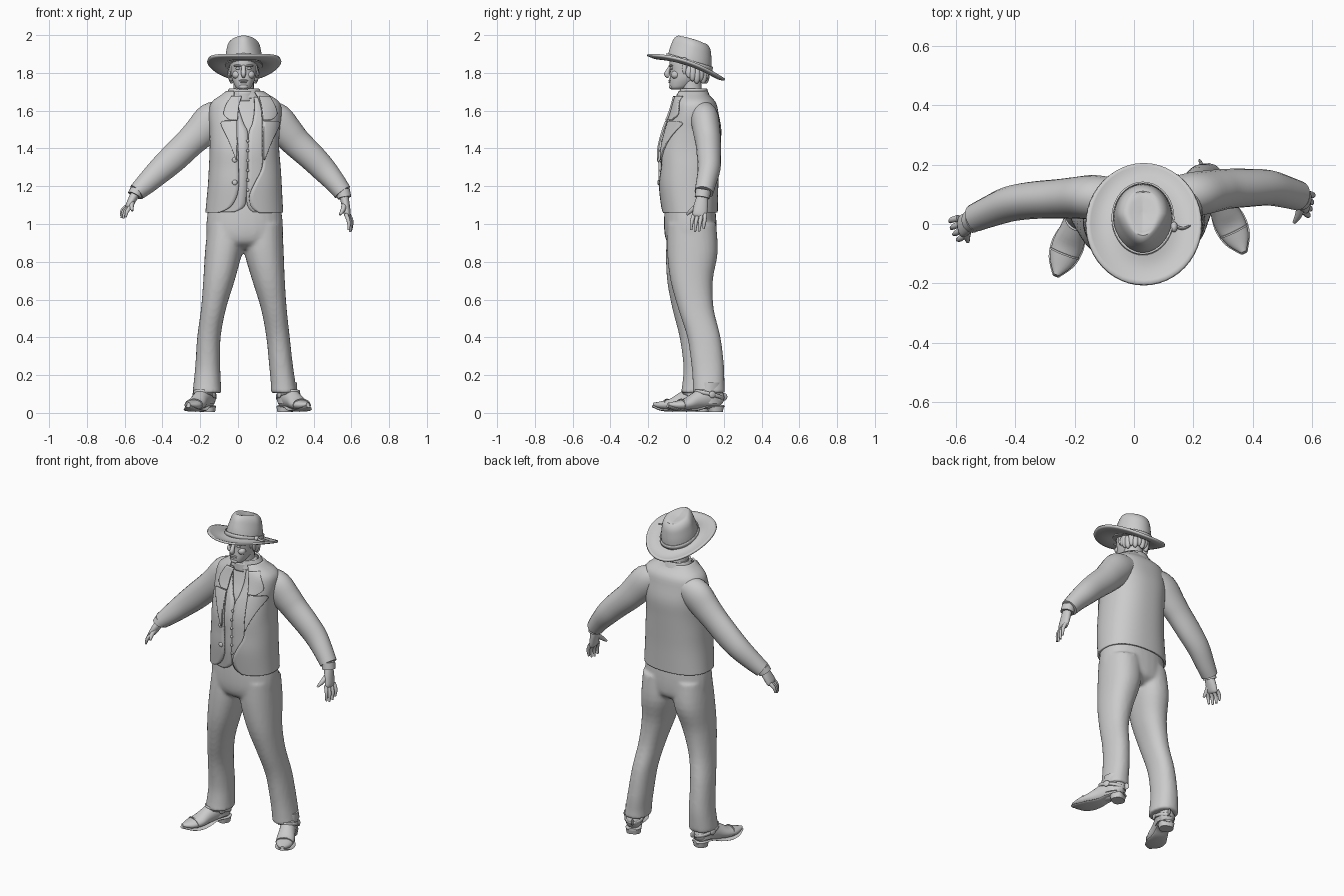
import bpy, bmesh, math
from mathutils import Vector, Matrix

cube = bpy.data.objects.get("Cube")
if cube:
    bpy.data.objects.remove(cube)

grey = bpy.data.materials.new("clay grey")
grey.use_nodes = True
COLOUR = (0.6, 0.6, 0.6, 1)
grey.diffuse_color = COLOUR
grey.node_tree.nodes["Principled BSDF"].inputs["Base Color"].default_value = COLOUR
parts = []


def finish(name, bm, thick=0):
    bmesh.ops.recalc_face_normals(bm, faces=bm.faces)
    mesh = bpy.data.meshes.new(name)
    bm.to_mesh(mesh)
    bm.free()
    mesh.materials.append(grey)
    obj = bpy.data.objects.new(name, mesh)
    bpy.context.collection.objects.link(obj)
    if thick:
        mod = obj.modifiers.new("thickness", 'SOLIDIFY')
        mod.thickness, mod.offset = thick, 0
    parts.append(obj)
    return obj


def smooth_rows(rows, k=4):
    """Catmull-Rom through rows of numbers."""
    out = []
    for i in range(len(rows) - 1):
        a, b, c, d = (rows[max(0, min(len(rows) - 1, i + j))] for j in (-1, 0, 1, 2))
        for s in range(k):
            t = s / k
            out.append([q + t / 2 * (r - p + t * (2 * p - 5 * q + 4 * r - w + t * (3 * q - 3 * r + w - p)))
                        for p, q, r, w in zip(a, b, c, d)])
    return out + [list(rows[-1])]


def skin(name, rings, loop=True, caps=True, thick=0):
    bm = bmesh.new()
    vs = [[bm.verts.new(p) for p in ring] for ring in rings]
    n = len(vs[0])
    for lo, hi in zip(vs, vs[1:]):
        for i in range(n if loop else n - 1):
            j = (i + 1) % n
            bm.faces.new((lo[i], lo[j], hi[j], hi[i]))
    if loop and caps:
        bm.faces.new(vs[0])
        bm.faces.new(vs[-1])
    return finish(name, bm, thick)


def power(v, p):
    return math.copysign(abs(v) ** p, v)


def oval(c, u, v, a, b, n=28, p=1):
    ang = [2 * math.pi * i / n for i in range(n)]
    return [Vector(c) + Vector(u) * a * power(math.sin(t), p) - Vector(v) * b * power(math.cos(t), p) for t in ang]


def stack(name, rows, p=0.9, caps=True, thick=0):
    """Horizontal ovals: x, y, z, half width, half depth."""
    return skin(name, [oval(r[:3], (1, 0, 0), (0, 1, 0), r[3], r[4], p=p) for r in smooth_rows(rows)],
                caps=caps, thick=thick)


def limb(name, rows, ref=(0, 1, 0), n=20):
    """Ovals square to a path: x, y, z, two radii."""
    rows = smooth_rows(rows)
    rings = []
    for i, r in enumerate(rows):
        t = Vector(rows[min(i + 1, len(rows) - 1)][:3]) - Vector(rows[max(i - 1, 0)][:3])
        u = t.cross(Vector(ref)).normalized()
        rings.append(oval(r[:3], u, u.cross(t).normalized(), r[3], r[4], n))
    return skin(name, rings)


def blob(name, c, size, turn=None):
    bm = bmesh.new()
    m = Matrix.Translation(c) @ (turn or Matrix()) @ Matrix.Diagonal((*size, 1))
    bmesh.ops.create_uvsphere(bm, u_segments=16, v_segments=10, radius=1, matrix=m)
    return finish(name, bm)


# Torso form shared by shirt, waistcoat and jacket
TORSO = smooth_rows([(1.06, .033, .02, .2, .142), (1.2, .036, .013, .19, .152), (1.3, .036, .015, .184, .155),
                     (1.4, .034, .018, .178, .158), (1.5, .035, .033, .18, .148), (1.58, .038, .042, .186, .125),
                     (1.64, .04, .045, .176, .108), (1.68, .038, .033, .122, .085), (1.72, .034, .033, .066, .066)], 8)
BOX = 0.85


def torso(z):
    for a, b in zip(TORSO, TORSO[1:]):
        if z <= b[0]:
            f = max(0, (z - a[0]) / (b[0] - a[0]))
            return [p + f * (q - p) for p, q in zip(a, b)][1:]
    return TORSO[-1][1:]


def angle(z, x):
    cx, cy, rx, ry = torso(z)
    return math.asin(power(max(-.98, min(.98, (x - cx) / rx)), 1 / BOX))


def on_torso(z, t, grow):
    cx, cy, rx, ry = torso(z)
    return Vector((cx + (rx + grow) * power(math.sin(t), BOX), cy - (ry + grow) * power(math.cos(t), BOX), z))


def garment(name, rows, grow, wrap=True, n=56, thick=.012):
    """Cloth between two front edges (z, x, x), round the back if wrap."""
    rings = []
    for z, xr, xl in smooth_rows(rows):
        a, b = angle(z, xl), angle(z, xr) + (2 * math.pi if wrap else 0)
        rings.append([on_torso(z, a + (b - a) * i / n, grow) for i in range(n + 1)])
    return skin(name, rings, loop=False, thick=thick)


skin("shirt", [[on_torso(r[0], math.pi * i / 20, -.024) for i in range(40)] for r in TORSO])
garment("waistcoat", [(1.065, -.02, .08), (1.09, .03, .055), (1.14, .044, .046), (1.3, .052, .054), (1.47, .055, .057),
                      (1.53, .03, .078), (1.6, .005, .09), (1.67, -.01, .09)], -.013)
garment("jacket", [(1.06, -.1, .11), (1.09, -.04, .07), (1.15, -.005, .06), (1.22, .005, .09), (1.3, .003, .128),
                   (1.4, 0, .13), (1.5, -.008, .13), (1.6, -.015, .125), (1.66, -.022, .11), (1.7, -.02, .09)], 0)
for side, inner, s in (("right", -.004, -1), ("left", .131, 1)):
    garment(side + "_lapel", [(z, *sorted((inner, inner + s * w))) for z, w in
                              ((1.34, .004), (1.45, .045), (1.53, .08), (1.545, .06))], .009, False, 12, .01)
    garment(side + "_collar", [(z, *sorted((inner - s * d, inner - s * d + s * w))) for z, d, w in
                               ((1.55, .004, .04), (1.58, .006, .07), (1.63, .012, .065), (1.675, .025, .05))],
            .011, False, 12, .01)
stack("jacket_collar", [(.036, .045, 1.665, .108, .078), (.034, .043, 1.69, .088, .072),
                        (.032, .04, 1.715, .074, .066)], 1, False, .012)
stack("shirt_collar", [(.03, .025, 1.65, .066, .062), (.03, .025, 1.7, .06, .06)], 1, False, .01)
for i in range(6):
    z = 1.18 + i * .052
    blob("waistcoat_button", on_torso(z, angle(z, .052), -.005), (.008, .006, .008))
for z in (1.22, 1.34):
    blob("jacket_button", on_torso(z, angle(z, -.015), .008), (.014, .007, .014))

# Trousers: pelvis and legs fused into one skin
legs = [stack("pelvis", [(.034, .02, 1.13, .185, .13), (.035, .022, 1.03, .2, .138), (.035, .024, .95, .202, .138),
                         (.034, .028, .9, .18, .125), (.032, .03, .868, .1, .08)]),
        stack("right_leg", [(-.06, .028, 1, .1, .125), (-.077, .028, .85, .098, .134), (-.101, .012, .7, .083, .112),
                            (-.13, .022, .55, .066, .094), (-.154, .052, .4, .062, .086), (-.16, .07, .25, .066, .084),
                            (-.163, .066, .15, .073, .086), (-.164, .06, .105, .077, .088)]),
        stack("left_leg", [(.13, .03, 1, .105, .13), (.138, .034, .85, .104, .134), (.162, .03, .7, .086, .112),
                           (.19, .053, .55, .068, .094), (.212, .095, .4, .062, .088), (.228, .115, .25, .063, .086),
                           (.24, .12, .15, .066, .084), (.244, .122, .105, .07, .086)])]
bm = bmesh.new()
for leg in legs:
    bm.from_mesh(leg.data)
    parts.remove(leg)
    bpy.data.objects.remove(leg)
trousers = finish("trousers", bm)
remesh = trousers.modifiers.new("fuse", 'REMESH')
remesh.mode, remesh.voxel_size, remesh.use_smooth_shade = 'VOXEL', .01, True
relax = trousers.modifiers.new("relax", 'SMOOTH')
relax.factor, relax.iterations = .5, 5

# Sleeves
limb("right_sleeve", [(-.07, .085, 1.58, .075, .07), (-.135, .09, 1.55, .095, .075), (-.2, .088, 1.485, .087, .07),
                      (-.257, .085, 1.43, .079, .066), (-.34, .08, 1.35, .076, .063), (-.416, .068, 1.28, .068, .06),
                      (-.49, .04, 1.21, .056, .052), (-.537, .02, 1.168, .046, .047)])
limb("left_sleeve", [(.14, .09, 1.58, .075, .07), (.2, .1, 1.55, .092, .075), (.26, .11, 1.485, .086, .072),
                     (.31, .118, 1.43, .079, .068), (.39, .122, 1.355, .073, .064), (.453, .122, 1.29, .067, .06),
                     (.51, .108, 1.225, .057, .054), (.554, .095, 1.168, .049, .05)])


def hand(side, wrist, tip, thumb):
    w, t = Vector(wrist), Vector(tip)
    across = Vector((.25 if side == "left" else -.45, 1, 0)).normalized()
    knuckle = w.lerp(t, .52)
    back = (t - w).cross(across).normalized()
    if back.x * w.x < 0:
        back = -back
    limb(side + "_cuff", [(*w.lerp(t, f), .037, .04) for f in (-.12, 0, .08)])
    limb(side + "_palm", [(*w, .024, .028), (*w.lerp(t, .25), .022, .036), (*knuckle, .018, .038),
                          (*w.lerp(t, .6), .01, .03)])
    for i in range(4):
        off = across * (i - 1.5) * .02
        long = (.9, 1, .97, .82)[i]
        mid = knuckle.lerp(t, .5 * long) + off * 1.15 + back * .008
        limb(side + "_finger", [(*(knuckle + off), .011, .011), (*mid, .01, .01),
                                (*(knuckle.lerp(t, long) + off * 1.1), .006, .006)], n=10)
    base, end = w.lerp(t, .2), Vector(thumb)
    limb(side + "_thumb", [(*base, .016, .016), (*(base.lerp(end, .6) + back * .006), .013, .013),
                           (*end, .006, .006)], (1, 0, 0), 10)


hand("right", (-.543, .012, 1.162), (-.612, -.025, 1.03), (-.56, -.06, 1.07))
hand("left", (.56, .088, 1.155), (.596, .058, .958), (.54, .005, 1.05))


# Boots, built heel to toe along -y and then turned out
def boot(side, heel, toe):
    d = Vector(toe) - Vector(heel)
    place = Matrix.Translation((*heel, 0)) @ Matrix.Rotation(math.atan2(d.x, -d.y), 4, 'Z')
    up = (0, 0, 1)
    pieces = [
        limb(side + "_boot", [(0, -u, z, w, h) for u, z, w, h in (
            (0, .07, .022, .025), (.025, .075, .042, .05), (.09, .08, .046, .06), (.15, .065, .046, .047),
            (.21, .046, .052, .032), (.27, .041, .041, .022), (.318, .046, .01, .008))], up),
        limb(side + "_sole", [(0, -u, z, w, .007) for u, z, w in (
            (-.003, .035, .025), (.03, .035, .045), (.1, .033, .04), (.15, .018, .045), (.21, .013, .056),
            (.27, .018, .046), (.322, .036, .012))], up),
        stack(side + "_boot_heel", [(0, -.04, .004, .04, .036), (0, -.04, .036, .045, .042)], .8),
        stack(side + "_boot_shaft", [(0, -.07, .05, .046, .062), (0, -.065, .16, .05, .055)]),
        limb(side + "_toe_seam", [(0, -.236, .045, .051, .031), (0, -.242, .044, .051, .031)], up),
        blob(side + "_spur_wheel", (0, .01, .085), (.006, .02, .02))]
    strap = skin(side + "_spur_strap", [oval((0, -.075, z), (1, 0, 0), (0, 1, -.25), .054, .077) for z in (.085, .105)],
                 caps=False, thick=.008)
    pieces.append(strap)
    for s in (-1, 1):
        pieces.append(blob(side + "_spur_stud", (s * .056, -.085, .097), (.008, .019, .019)))
    for p in pieces:
        p.data.transform(place)


boot("right", (-.148, .125), (-.262, -.172))
boot("left", (.232, .192), (.372, -.098))

# Head and face
HX = .029
limb("neck", [(.032, .05, 1.6, .06, .06), (.03, .03, 1.7, .055, .055), (HX, .025, 1.8, .054, .055)])
stack("head", [(HX, (f + b) / 2, z, w, (b - f) / 2) for z, w, f, b in (
    (1.712, .02, -.07, -.02), (1.72, .038, -.084, .01), (1.745, .052, -.088, .05), (1.775, .063, -.086, .085),
    (1.81, .068, -.084, .1), (1.85, .071, -.088, .108), (1.9, .07, -.08, .105))], .95)
limb("nose", [(HX, -.08, 1.84, .008, .01), (HX, -.094, 1.815, .01, .012), (HX, -.1, 1.793, .016, .013),
              (HX, -.088, 1.782, .012, .008)], (1, 0, 0), 12)
for z, size in ((1.76, (.024, .008, .005)), (1.751, (.02, .008, .005))):
    blob("lip", (HX, -.086, z), size)
blob("chin", (HX, -.077, 1.727), (.024, .014, .014))
for s in (-1, 1):
    blob("eye", (HX + s * .029, -.076, 1.824), (.013, .009, .007))
    blob("brow", (HX + s * .03, -.08, 1.838), (.023, .012, .006))
    blob("cheek", (HX + s * .036, -.056, 1.79), (.024, .024, .022))
    blob("ear", (HX + s * .071, .018, 1.805), (.009, .02, .032))
    blob("sideburn", (HX + s * .066, -.008, 1.825), (.008, .012, .032))
for i in range(11):
    t = math.pi * (i / 10 - .5)
    blob("hair_lock", (HX + .066 * math.sin(t), .035 + .07 * math.cos(t), 1.8 - .012 * (i % 2)), (.018, .02, .045))


# Hat: dished brim, pinched crown, band with knot
def brim_z(x, y):
    return 1.853 - .32 * y - .55 * y * y + .32 * (x - .033) ** 2


brim = []
for i in range(9):
    f = i / 8
    ring = oval((.033, .012 - f * .012, 0), (1, 0, 0), (0, 1, 0), .09 + .104 * f, .105 + .1 * f, 48)
    brim.append([(p.x, p.y, brim_z(p.x, p.y) - .012 * math.sin(math.pi * f)) for p in ring])
skin("hat_brim", brim, caps=False, thick=.012)


def crown_ring(h, size):
    ring = []
    for p in oval((0, 0, 0), (1, 0, 0), (0, 1, 0), size, size, 40):
        pinch = 1 - 3.2 * h * max(0, -p.y)
        x, y = .03 + .1 * p.x * pinch, .017 + .14 * h + .116 * p.y
        dent = .1 * h * max(0, .5 - abs(p.x)) * (size < .6)
        ring.append((x, y, 1.85 - .3 * y + h - dent))
    return ring


skin("hat_crown", [crown_ring(h, s) for h, s in smooth_rows(
    [(-.01, 1), (.04, .97), (.08, .91), (.11, .84), (.13, .72), (.14, .55), (.139, .3), (.136, .03)])])
skin("hat_band", [crown_ring(h, 1.03) for h in (0, .012, .024)], caps=False, thick=.006)
blob("band_knot", (.135, -.01, 1.868), (.012, .018, .014))
limb("band_tail", [(.14, -.008, 1.868, .006, .006), (.165, -.015, 1.866, .007, .005), (.19, -.005, 1.866, .003, .003)], n=8)

# Smooth shading with crisp creases
bpy.ops.object.select_all(action='DESELECT')
for obj in parts:
    obj.select_set(True)
bpy.context.view_layer.objects.active = parts[0]
bpy.ops.object.shade_smooth_by_angle(angle=math.radians(45))
